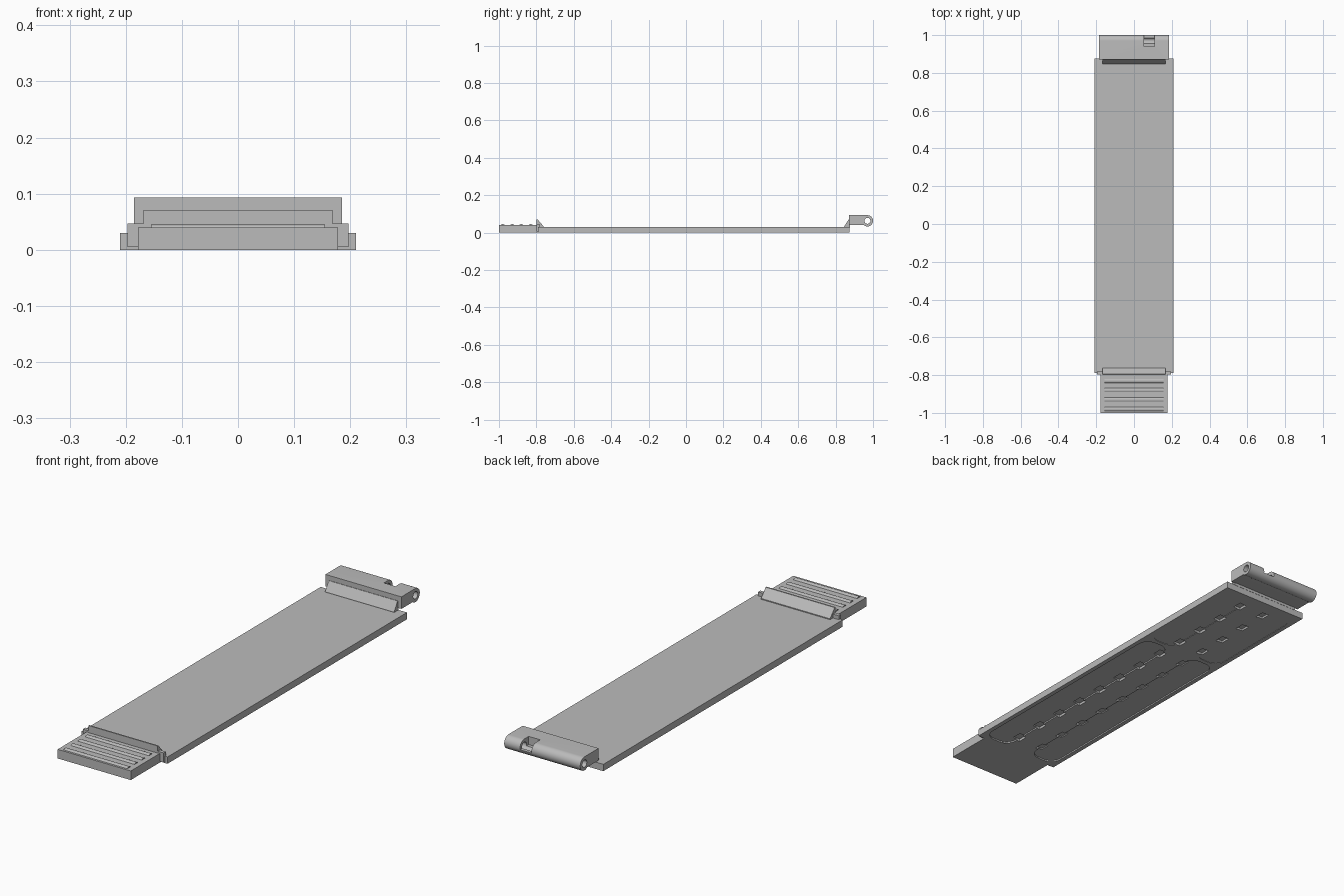
import bpy, bmesh, math
from mathutils import Vector

cube = bpy.data.objects.get("Cube")
if cube:
    bpy.data.objects.remove(cube, do_unlink=True)

grey = bpy.data.materials.new("plain grey")
grey.use_nodes = True
colour = (0.5, 0.5, 0.5, 1)
grey.diffuse_color = colour
grey.node_tree.nodes["Principled BSDF"].inputs["Base Color"].default_value = colour


def prism(name, profile, lo, hi, axis="x"):
    """Extrude a closed profile; (y, z) points along x or (x, y) points along z."""
    bm = bmesh.new()
    place = (lambda p: (lo, p[0], p[1])) if axis == "x" else (lambda p: (p[0], p[1], lo))
    step = Vector((hi - lo, 0, 0)) if axis == "x" else Vector((0, 0, hi - lo))
    face = bm.faces.new([bm.verts.new(place(p)) for p in profile])
    new = bmesh.ops.extrude_face_region(bm, geom=[face])["geom"]
    bmesh.ops.translate(bm, vec=step, verts=[v for v in new if isinstance(v, bmesh.types.BMVert)])
    bmesh.ops.recalc_face_normals(bm, faces=bm.faces)
    mesh = bpy.data.meshes.new(name)
    bm.to_mesh(mesh)
    bm.free()
    mesh.materials.append(grey)
    obj = bpy.data.objects.new(name, mesh)
    bpy.context.collection.objects.link(obj)
    return obj


def box(name, x0, x1, y0, y1, z0, z1):
    return prism(name, [(y0, z0), (y1, z0), (y1, z1), (y0, z1)], x0, x1)


def arc(cx, cy, r, start, end, n):
    angles = [math.radians(start + (end - start) * i / n) for i in range(n + 1)]
    return [(cx + r * math.cos(a), cy + r * math.sin(a)) for a in angles]


def rounded(x0, x1, y0, y1, r):
    corners = [(x1 - r, y1 - r), (x0 + r, y1 - r), (x0 + r, y0 + r), (x1 - r, y0 + r)]
    return [p for i, (cx, cy) in enumerate(corners) for p in arc(cx, cy, r, 90 * i, 90 * i + 90, 8)]


def cut(target, cutter):
    """Subtract the cutter, then discard it."""
    cutter.hide_render = True
    mod = target.modifiers.new("cut", "BOOLEAN")
    mod.operation, mod.solver, mod.object = "DIFFERENCE", "EXACT", cutter
    bpy.context.view_layer.objects.active = target
    bpy.ops.object.modifier_apply(modifier=mod.name)
    bpy.data.objects.remove(cutter, do_unlink=True)


def smooth(obj):
    bpy.ops.object.select_all(action="DESELECT")
    obj.select_set(True)
    bpy.context.view_layer.objects.active = obj
    bpy.ops.object.shade_smooth_by_angle(angle=math.radians(35))


# Main plate with shallow rounded pockets and rows of square notches underneath
plate = box("main_plate", -0.21, 0.21, -0.79, 0.875, 0, 0.03)
for side in (-1, 1):
    x0, x1 = sorted((side * 0.06, side * 0.19))
    for y0, y1, depth in ((-0.77, 0.31, 0.006), (0.33, 0.83, 0.002)):
        cut(plate, prism("pocket_cutter", rounded(x0, x1, y0, y1, 0.05), -0.02, depth, "z"))
    x0, x1 = sorted((side * 0.045, side * 0.08))
    for i in range(12):
        y = -0.69 + 0.134 * i
        cut(plate, box("notch_cutter", x0, x1, y - 0.022, y + 0.022, -0.02, 0.011))
smooth(plate)

# Front tab with rounded grip ridges
box("front_tab", -0.178, 0.178, -1, -0.785, 0, 0.04)
for i in range(4):
    y = -0.98 + 0.05 * i
    profile = [(y + dy, 0.039 + dz * 0.55) for dy, dz in arc(0, 0, 0.011, 0, 180, 10)]
    smooth(prism("grip_ridge", profile, -0.155, 0.155))

# Front stop: cross bar and sloped wedge
box("front_cross_bar", -0.197, 0.197, -0.798, -0.782, 0.005, 0.047)
prism("front_wedge", [(-0.8, 0.028), (-0.8, 0.071), (-0.794, 0.071), (-0.762, 0.034), (-0.762, 0.028)],
      -0.168, 0.168)

# Rear wedge bracing the hinge
prism("rear_wedge", [(0.846, 0.028), (0.846, 0.033), (0.87, 0.071), (0.876, 0.071), (0.876, 0.028)],
      -0.168, 0.168)

# Hinge block ending in a round barrel, with a bored pin hole and an upper slot
cy, cz, radius = 0.97, 0.063, 0.03
profile = [(0.872, 0.093), (0.872, 0.04), (0.95, 0.04)] + arc(cy, cz, radius, -130, 90, 28)
hinge = prism("hinge_block", profile, -0.185, 0.185)
cut(hinge, prism("bore_cutter", arc(cy, cz, 0.016, 0, 345, 23), -0.3, 0.3))
cut(hinge, box("slot_cutter", 0.052, 0.108, 0.94, 1.05, 0.057, 0.15))
smooth(hinge)
